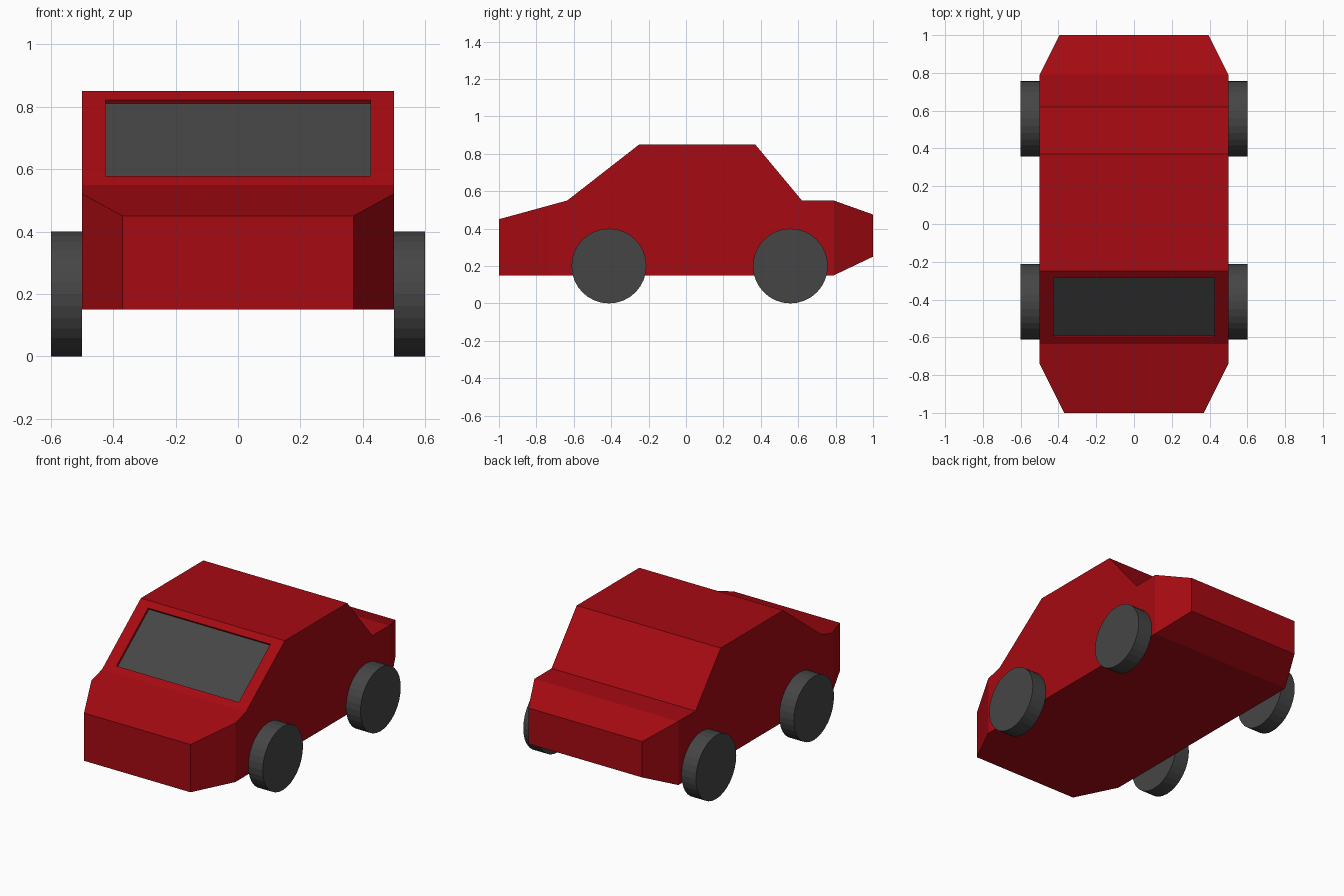
import bpy, bmesh
from math import atan2, pi
from mathutils import Vector

if "Cube" in bpy.data.objects:
    bpy.data.objects.remove(bpy.data.objects["Cube"])


def paint(name, colour):
    mat = bpy.data.materials.new(name)
    mat.diffuse_color = (*colour, 1)
    mat.use_nodes = True
    mat.node_tree.nodes["Principled BSDF"].inputs["Base Color"].default_value = mat.diffuse_color
    return mat


red = paint("red_paint", (0.38, 0.003, 0.006))
dark = paint("dark_grey", (0.06, 0.06, 0.06))
HALF = 0.5

# Body: side profile (y, z) extruded across the width
profile = [(-1, 0.15), (-1, 0.45), (-0.635, 0.55), (-0.25, 0.85), (0.37, 0.85),
           (0.62, 0.55), (0.79, 0.55), (1, 0.475), (1, 0.25), (0.79, 0.15)]
bm = bmesh.new()
side = bm.faces.new([bm.verts.new((-HALF, y, z)) for y, z in profile])
ext = bmesh.ops.extrude_face_region(bm, geom=[side], use_keep_orig=True)
bmesh.ops.translate(bm, vec=(2 * HALF, 0, 0),
                    verts=[g for g in ext["geom"] if isinstance(g, bmesh.types.BMVert)])

# Slanted corners at front and rear, both sides
for s in (1, -1):
    for start_y, end_x, end_y in ((-0.74, 0.37, -1), (0.79, 0.395, 1)):
        normal = Vector((s * abs(end_y - start_y), (HALF - end_x) * (1 if end_y > 0 else -1), 0))
        bmesh.ops.bisect_plane(bm, geom=bm.verts[:] + bm.edges[:] + bm.faces[:], dist=1e-4,
                               plane_co=(s * HALF, start_y, 0), plane_no=normal.normalized(),
                               clear_outer=True)
        bmesh.ops.holes_fill(bm, edges=bm.edges[:], sides=0)
bmesh.ops.recalc_face_normals(bm, faces=bm.faces[:])

# Windscreen recess
bm.normal_update()
screen = next(f for f in bm.faces if f.normal.y < -0.5 and f.normal.z > 0.5)
normal, centre = screen.normal.copy(), screen.calc_center_median()
bmesh.ops.inset_individual(bm, faces=[screen], thickness=0.0455, use_even_offset=True)
for v in screen.verts:
    v.co.x = 0.425 if v.co.x > 0 else -0.425
bmesh.ops.inset_individual(bm, faces=[screen], thickness=0)
bmesh.ops.translate(bm, vec=-normal * 0.017, verts=screen.verts[:])

mesh = bpy.data.meshes.new("car_body")
bm.to_mesh(mesh)
bm.free()
mesh.materials.append(red)
bpy.context.collection.objects.link(bpy.data.objects.new("car_body", mesh))

# Windscreen glass lying in the recess
bpy.ops.mesh.primitive_cube_add(size=1, location=centre - normal * 0.020,
                                rotation=(atan2(0.3, 0.385), 0, 0))
glass = bpy.context.object
glass.name = "windscreen"
glass.scale = (0.85, 0.397, 0.01)
glass.data.materials.append(dark)

# Wheels
for s, side_name in ((1, "right"), (-1, "left")):
    for y, end in ((-0.412, "front"), (0.558, "rear")):
        bpy.ops.mesh.primitive_cylinder_add(vertices=32, radius=0.2, depth=0.1,
                                            location=(s * 0.55, y, 0.2), rotation=(0, pi / 2, 0))
        wheel = bpy.context.object
        wheel.name = f"{end}_{side_name}_wheel"
        wheel.data.materials.append(dark)
